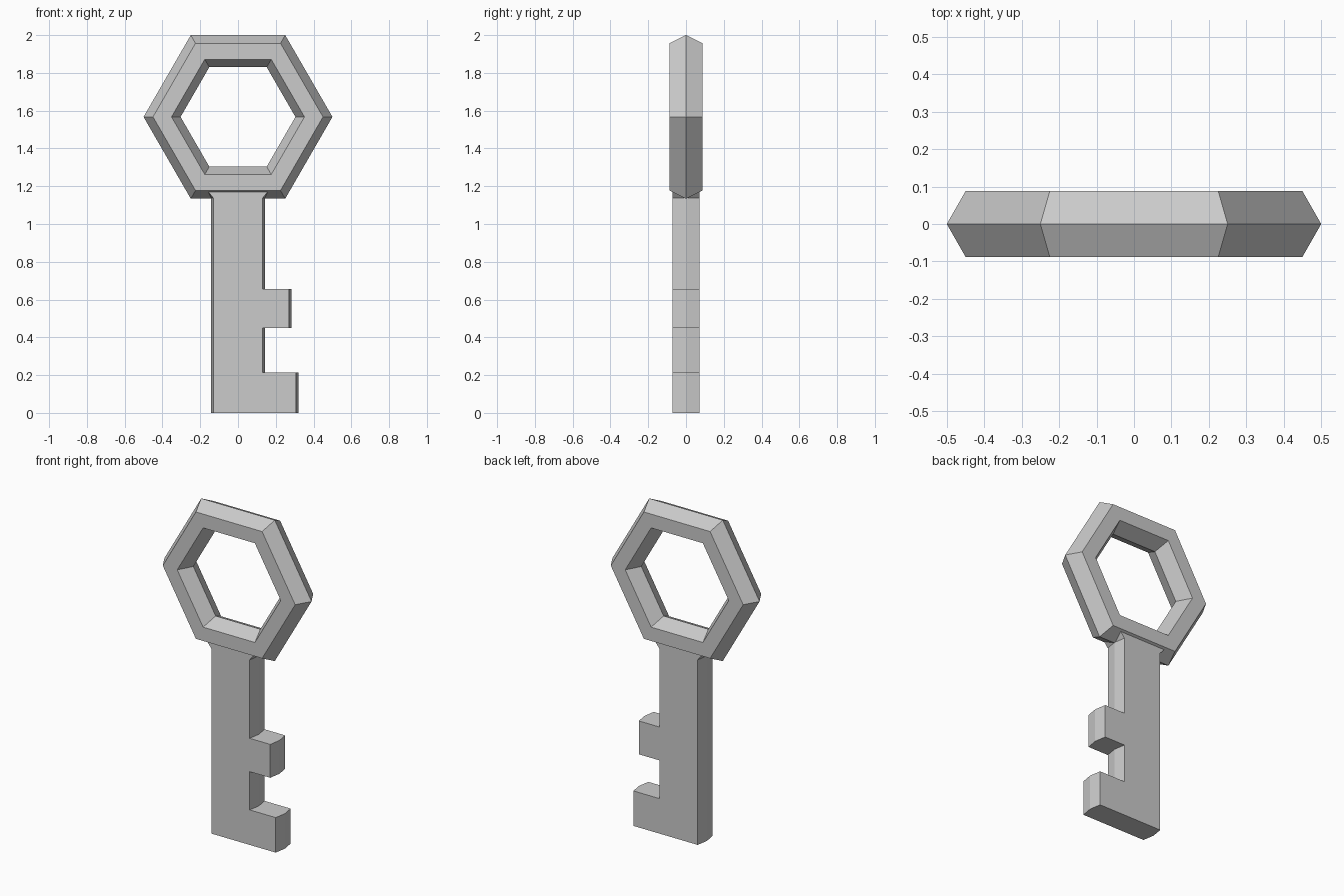
import bpy, bmesh
from math import sin, cos, pi

if "Cube" in bpy.data.objects:
    bpy.data.objects.remove(bpy.data.objects["Cube"])


def loft(name, loops, cyclic=False):
    """Bridge equal-length vertex loops; cap the ends unless cyclic."""
    bm = bmesh.new()
    rings = [[bm.verts.new(p) for p in loop] for loop in loops]
    n = len(rings[0])
    pairs = list(zip(rings, rings[1:]))
    if cyclic:
        pairs.append((rings[-1], rings[0]))
    else:
        bm.faces.new(rings[0])
        bm.faces.new(rings[-1])
    for a, b in pairs:
        for i in range(n):
            j = (i + 1) % n
            bm.faces.new((a[i], a[j], b[j], b[i]))
    bmesh.ops.recalc_face_normals(bm, faces=bm.faces)
    mesh = bpy.data.meshes.new(name)
    bm.to_mesh(mesh)
    bm.free()
    obj = bpy.data.objects.new(name, mesh)
    bpy.context.collection.objects.link(obj)
    return obj


# Hexagonal bow: six-sided cross-section swept around six corners
section = [(0.5, 0), (0.45, 0.0875), (0.352, 0.0875),
           (0.304, 0), (0.352, -0.0875), (0.45, -0.0875)]
loft("key_bow",
     [[(r * cos(k * pi / 3), y, 1.567 + r * sin(k * pi / 3)) for k in range(6)]
      for r, y in section], cyclic=True)

# Shaft with two teeth: one outline, with a shallow ridge along its side edges
outline = [(-0.13, 0), (0.307, 0), (0.307, 0.215), (0.13, 0.215),
           (0.13, 0.45), (0.27, 0.45), (0.27, 0.655), (0.13, 0.655),
           (0.13, 1.137), (0.162, 1.176), (-0.162, 1.176), (-0.13, 1.137)]


def shaft_loop(y, grow):
    return [(x + (grow if x > 0 else -grow), y, z) for x, z in outline]


loft("key_shaft", [shaft_loop(-0.0725, 0), shaft_loop(0, 0.012), shaft_loop(0.0725, 0)])
